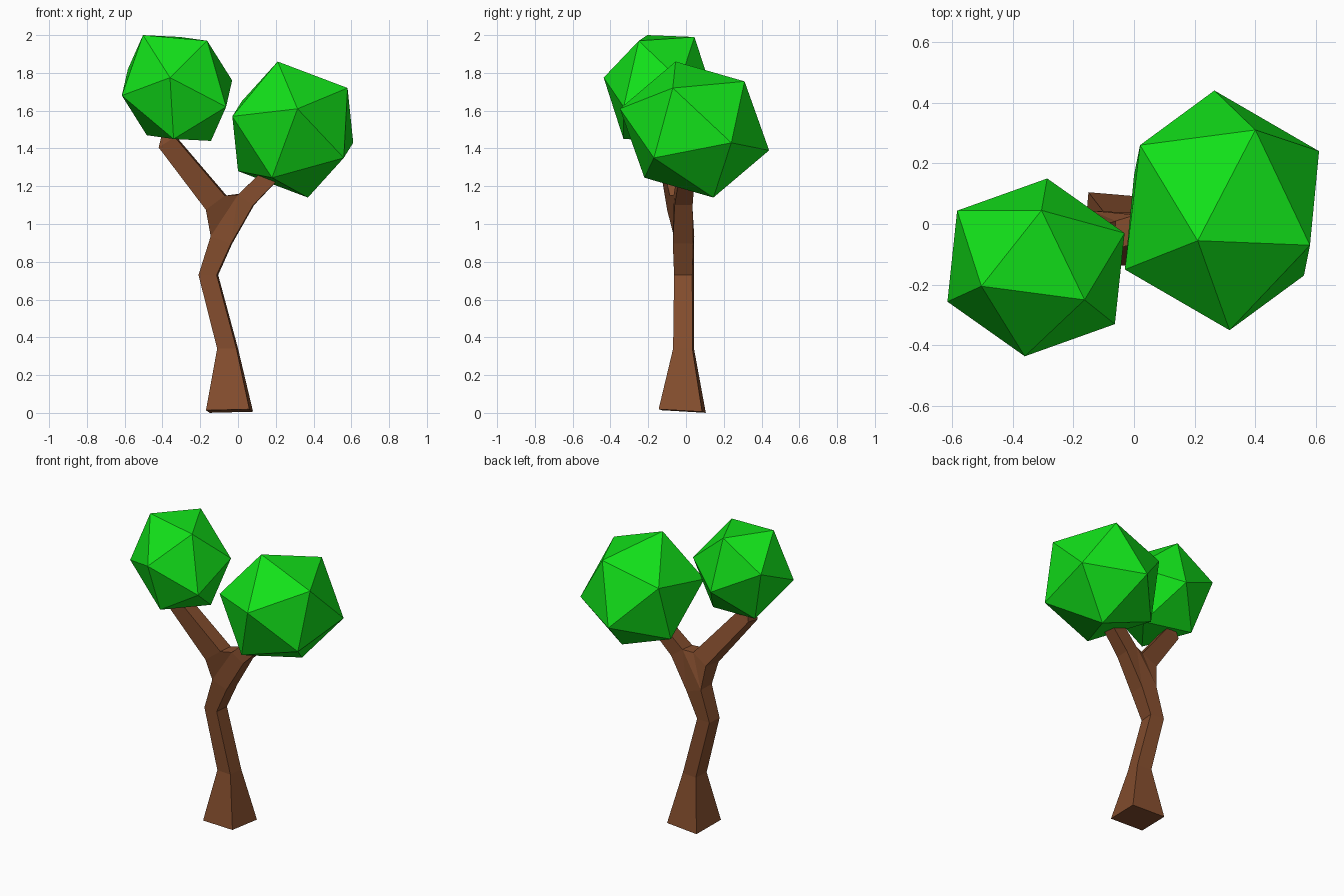
import bpy, bmesh
from mathutils import Vector

if "Cube" in bpy.data.objects:
    bpy.data.objects.remove(bpy.data.objects["Cube"])


def material(name, rgb):
    m = bpy.data.materials.new(name)
    m.diffuse_color = (*rgb, 1)
    m.use_nodes = True
    m.node_tree.nodes["Principled BSDF"].inputs["Base Color"].default_value = m.diffuse_color
    return m


def finish(bm, name, mat):
    bmesh.ops.recalc_face_normals(bm, faces=bm.faces)
    me = bpy.data.meshes.new(name)
    bm.to_mesh(me)
    bm.free()
    ob = bpy.data.objects.new(name, me)
    me.materials.append(mat)
    bpy.context.collection.objects.link(ob)


def crown(name, centre, half, mat):
    # Tilted icosahedron: six corners and their opposites, hulled
    bm = bmesh.new()
    c = Vector(centre)
    for h in half:
        bm.verts.new(c + Vector(h))
        bm.verts.new(c - Vector(h))
    bmesh.ops.convex_hull(bm, input=bm.verts)
    finish(bm, name, mat)


bark = material("bark", (0.23, 0.075, 0.027))
leaf = material("leaf", (0.006, 0.75, 0.01))

# Trunk: slightly twisted square rings, front-left corner first
bm = bmesh.new()


def ring(points):
    return [bm.verts.new(p) for p in points]


def square(cx, cy, z, w, slope_x=0.0, slope_y=0.0, twist=0.085):
    h = w / 2
    pts = []
    for sx, sy in ((-1, -1), (1, -1), (1, 1), (-1, 1)):
        dx, dy = h * (sx + twist * sy), h * (sy - twist * sx)
        pts.append((cx + dx, cy + dy, z + slope_x * dx + slope_y * dy))
    return ring(pts)


def bridge(a, b):
    for i in range(4):
        j = (i + 1) % 4
        bm.faces.new((a[i], a[j], b[j], b[i]))


trunk = [square(-0.045, -0.02, 0.010, 0.23, 0.02, -0.06),
         square(-0.055, -0.013, 0.34, 0.102),
         square(-0.157, -0.011, 0.73, 0.096),
         square(-0.088, -0.013, 0.915, 0.108, -0.35, 0, 0.05)]
for a, b in zip(trunk, trunk[1:]):
    bridge(a, b)
bm.faces.new(trunk[0][::-1])

# Fork where the trunk splits into two limbs
left = ring([(-0.17, -0.10, 1.075), (-0.07, -0.085, 1.15),
             (-0.06, 0.01, 1.15), (-0.16, 0.02, 1.09)])
right = ring([(0.0, -0.065, 1.155), (0.08, -0.06, 1.10),
              (0.085, 0.035, 1.10), (0.005, 0.03, 1.16)])
t = trunk[-1]
for k, o in ((0, 1), (3, 2)):          # front and back faces
    bm.faces.new((t[k], left[o], left[k]))
    bm.faces.new((t[k], right[k], left[o]))
    bm.faces.new((t[k], t[o], right[k]))
    bm.faces.new((t[o], right[o], right[k]))
bm.faces.new((t[0], left[0], left[3], t[3]))
bm.faces.new((t[1], t[2], right[2], right[1]))
bm.faces.new((left[1], right[0], right[3], left[2]))

# Limbs running up into the crowns
left_end = ring([(-0.42, -0.155, 1.405), (-0.335, -0.16, 1.46),
                 (-0.325, -0.075, 1.46), (-0.41, -0.07, 1.415)])
left_tip = square(-0.36, -0.12, 1.52, 0.06)
right_end = ring([(0.18, -0.035, 1.33), (0.255, -0.03, 1.28),
                  (0.26, 0.05, 1.285), (0.185, 0.05, 1.335)])
for a, b in ((left, left_end), (left_end, left_tip), (right, right_end)):
    bridge(a, b)
bm.faces.new(left_tip)
bm.faces.new(right_end)
finish(bm, "trunk_and_branches", bark)

# Leaf crowns
crown("large_crown", (0.29, 0.045, 1.50),
      [(-0.08, -0.10, 0.36), (0.11, 0.265, 0.255), (0.29, -0.115, 0.22),
       (0.025, -0.395, 0.11), (-0.32, -0.195, 0.07), (-0.27, 0.215, 0.15)], leaf)
crown("small_crown", (-0.323, -0.143, 1.72),
      [(-0.18, -0.062, 0.28), (0.16, -0.107, 0.25), (0.018, 0.188, 0.27),
       (-0.037, -0.293, 0.055), (0.292, 0.113, 0.04), (0.26, -0.187, -0.10)], leaf)
